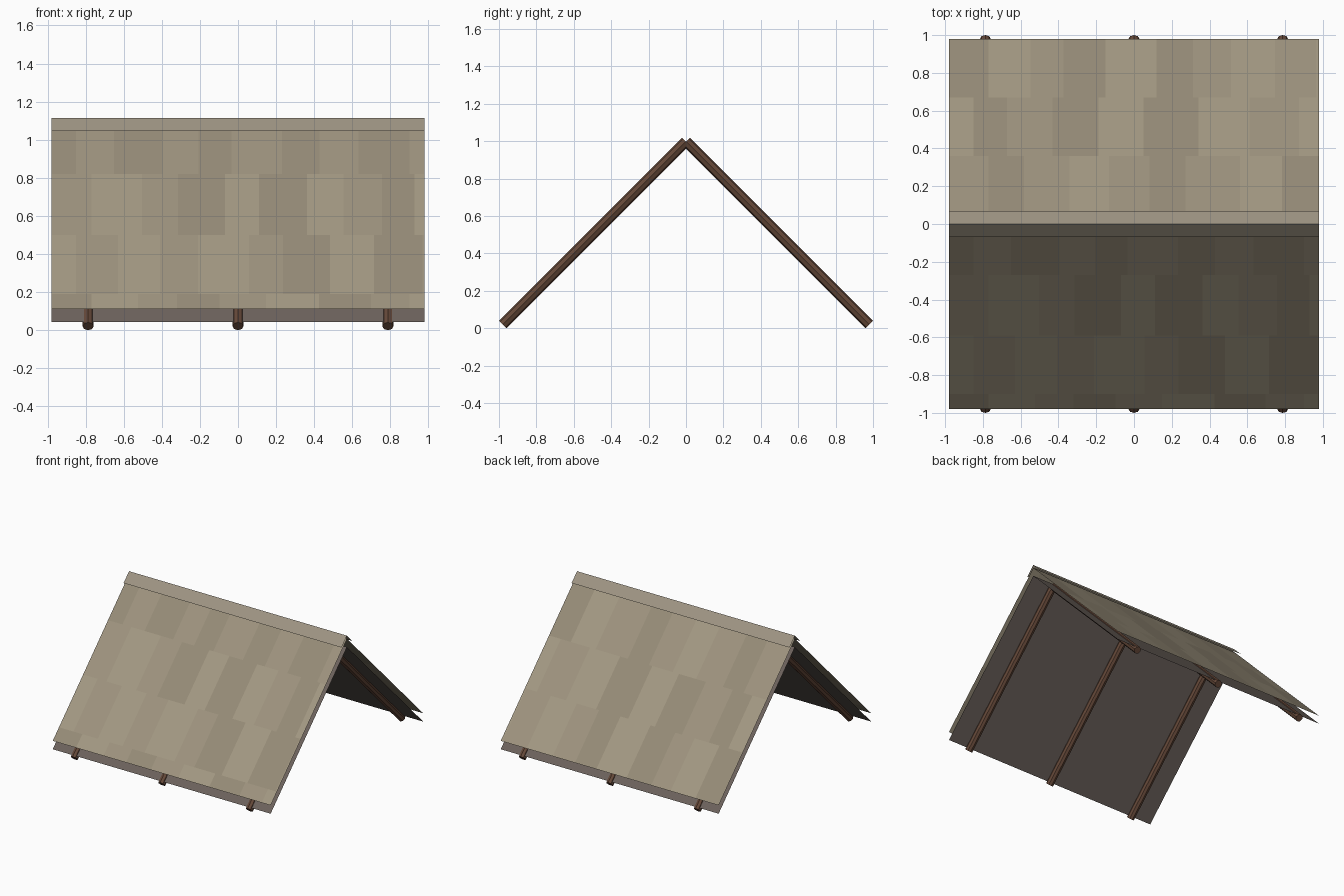
import bpy, bmesh, math, random
from mathutils import Vector, Matrix

if "Cube" in bpy.data.objects:
    bpy.data.objects.remove(bpy.data.objects["Cube"])

random.seed(4)
HALF = 0.98          # half length and half depth of the roof


def material(name, rgb):
    m = bpy.data.materials.new(name)
    m.diffuse_color = (*rgb, 1)
    m.use_nodes = True
    m.node_tree.nodes["Principled BSDF"].inputs["Base Color"].default_value = m.diffuse_color
    return m


WOOD = material("pole_wood", (0.13, 0.065, 0.04))
UNDER = material("under_board", (0.15, 0.122, 0.108))
CAP = material("ridge_cap", (0.34, 0.295, 0.225))
SHINGLES = [material(f"shingle_{i}", (0.34 * k, 0.293 * k, 0.208 * k))
            for i, k in enumerate((0.9, 1.0, 1.08))]


def finish(bm, name, mats):
    mesh = bpy.data.meshes.new(name)
    bm.to_mesh(mesh)
    bm.free()
    for m in mats:
        mesh.materials.append(m)
    ob = bpy.data.objects.new(name, mesh)
    bpy.context.collection.objects.link(ob)
    return ob


def slope_quad(bm, side, ridge_z, x0, x1, d0, d1, index=0):
    """Flat 45 degree panel between distances d0 and d1 from the ridge."""
    pts = [(x0, d1), (x1, d1), (x1, d0), (x0, d0)]
    verts = [bm.verts.new((x, side * d, ridge_z - d)) for x, d in pts]
    face = bm.faces.new(verts if side < 0 else verts[::-1])
    face.material_index = index


def panel(name, side, ridge_z, depth, mat):
    bm = bmesh.new()
    slope_quad(bm, side, ridge_z, -HALF, HALF, 0, depth)
    return finish(bm, name, [mat])


def shingle_panel(name, side, ridge_z, rows):
    """Flat covering laid in staggered rows of tinted shingles."""
    bm = bmesh.new()
    for r, (d0, d1) in enumerate(zip(rows, rows[1:])):
        x = -HALF
        step = 0.13 + 0.08 * (r % 2)
        tone = r
        while x < HALF - 0.001:
            nx = min(x + step, HALF)
            slope_quad(bm, side, ridge_z, x, nx, d0, d1, tone % 3)
            x = nx
            step = random.uniform(0.17, 0.29)
            tone += random.choice((1, 2))
    bmesh.ops.remove_doubles(bm, verts=bm.verts, dist=1e-4)
    return finish(bm, name, SHINGLES)


def pole(name, x, side):
    """Eight-sided rafter running from the ridge to the eave."""
    a, b = Vector((x, 0.002 * side, 0.998)), Vector((x, side * 0.9795, 0.0205))
    # local x stays along world x, local z runs down the slope
    ax, az = Vector((1, 0, 0)), (b - a).normalized()
    ay = az.cross(ax)
    rot = Matrix((ax, ay, az)).transposed().to_4x4()
    bm = bmesh.new()
    bmesh.ops.create_cone(bm, cap_ends=True, segments=8, radius1=0.029,
                          radius2=0.029, depth=(b - a).length,
                          matrix=Matrix.Translation((a + b) / 2) @ rot)
    return finish(bm, name, [WOOD])


ROWS = {-1: (0, 0.27, 0.59, 0.90, HALF), 1: (0, 0.05, 0.36, 0.67, HALF)}

for label, side in (("front", -1), ("back", 1)):
    # roof layers
    panel(label + "_under_board", side, 1.022, HALF, UNDER)
    shingle_panel(label + "_shingles", side, 1.09, ROWS[side])
    panel(label + "_ridge_cap", side, 1.115, 0.07, CAP)
    # supporting poles
    for pos, x in (("left", -0.787), ("middle", 0), ("right", 0.787)):
        pole(f"{label}_{pos}_pole", x, side)
